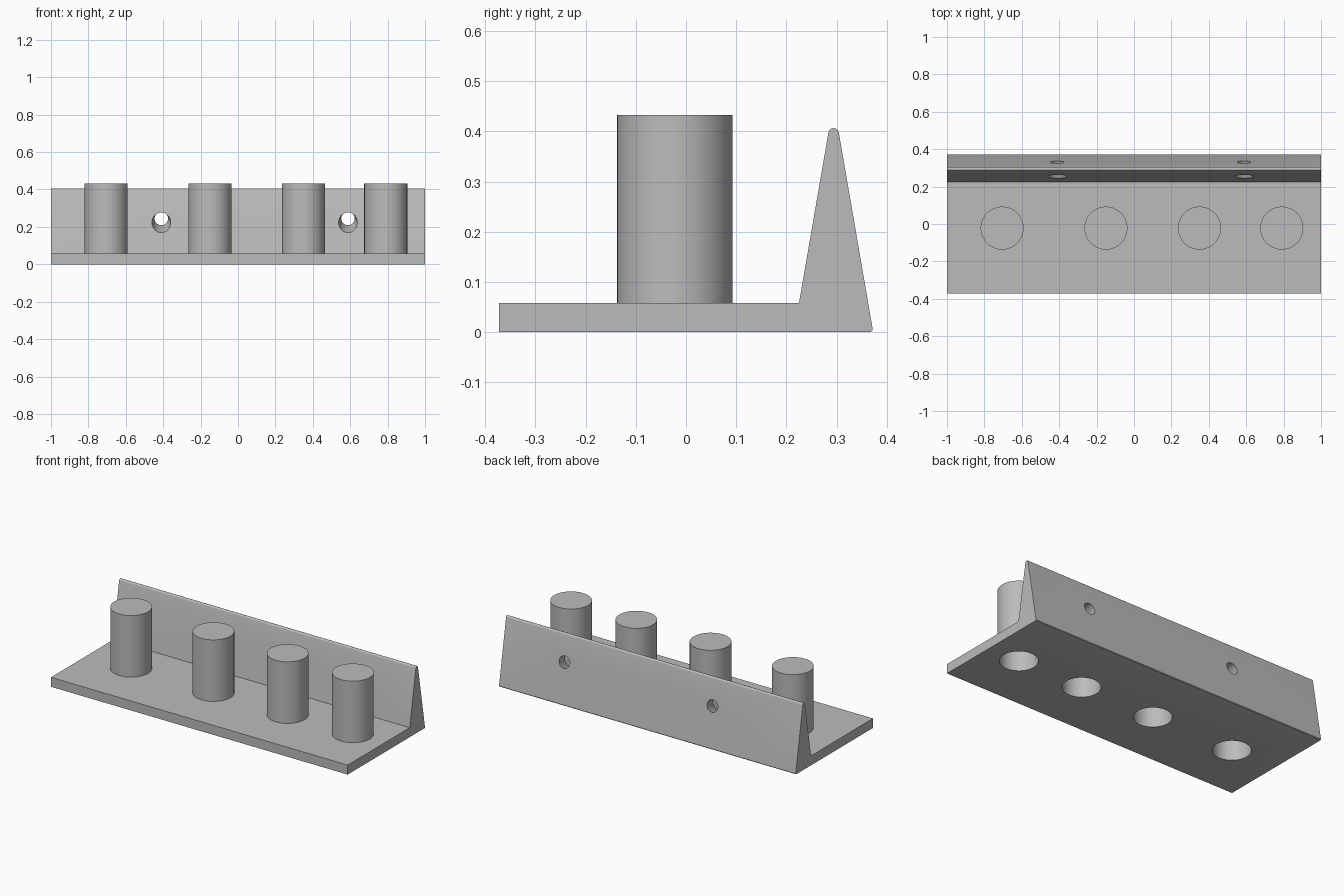
import bpy, bmesh, math
from mathutils import Vector

cube = bpy.data.objects.get("Cube")
if cube:
    bpy.data.objects.remove(cube, do_unlink=True)

grey = bpy.data.materials.new("plain grey")
grey.use_nodes = True
grey.diffuse_color = (0.5, 0.5, 0.5, 1)
grey.node_tree.nodes["Principled BSDF"].inputs["Base Color"].default_value = (0.5, 0.5, 0.5, 1)

PEG_XS = (-0.705, -0.15, 0.35, 0.79)
PEG_Y, PEG_R, BORE_R = -0.022, 0.115, 0.105
BASE_TOP, PEG_TOP = 0.058, 0.433
SCREW_XS = (-0.41, 0.588)


def finish(bm, name):
    bmesh.ops.recalc_face_normals(bm, faces=bm.faces)
    mesh = bpy.data.meshes.new(name)
    bm.to_mesh(mesh)
    bm.free()
    mesh.materials.append(grey)
    obj = bpy.data.objects.new(name, mesh)
    bpy.context.collection.objects.link(obj)
    return obj


def select(obj):
    bpy.ops.object.select_all(action="DESELECT")
    obj.select_set(True)
    bpy.context.view_layer.objects.active = obj


def smooth(obj):
    select(obj)
    bpy.ops.object.shade_smooth_by_angle(angle=math.radians(30))


def cone_between(name, a, b, ra, rb):
    """Tapered round solid running from point a to point b."""
    a, b = Vector(a), Vector(b)
    bm = bmesh.new()
    bmesh.ops.create_cone(bm, cap_ends=True, segments=48, radius1=ra, radius2=rb,
                          depth=(b - a).length)
    turn = (b - a).to_track_quat("Z", "Y").to_matrix()
    bmesh.ops.rotate(bm, verts=bm.verts, matrix=turn)
    bmesh.ops.translate(bm, verts=bm.verts, vec=(a + b) / 2)
    return finish(bm, name)


def cut(target, cutter):
    cutter.hide_render = True
    mod = target.modifiers.new("cut", "BOOLEAN")
    mod.operation, mod.solver, mod.object = "DIFFERENCE", "EXACT", cutter
    select(target)
    bpy.ops.object.modifier_apply(modifier=mod.name)
    bpy.data.objects.remove(cutter, do_unlink=True)


# Base plate and tapered back wall: one side profile with a rounded ridge
ridge = [(0.294 + 0.0105 * math.cos(math.radians(t)), 0.396 + 0.0105 * math.sin(math.radians(t)))
         for t in range(10, 171, 16)]
profile = [(-0.372, 0), (0.365, 0), (0.369, 0.001), (0.372, 0.005), (0.371, 0.011)]
profile += ridge + [(0.225, BASE_TOP), (-0.372, BASE_TOP)]
bm = bmesh.new()
side = bm.faces.new([bm.verts.new((-1, y, z)) for y, z in profile])
new = bmesh.ops.extrude_face_region(bm, geom=[side])["geom"]
bmesh.ops.translate(bm, vec=(2, 0, 0), verts=[v for v in new if isinstance(v, bmesh.types.BMVert)])
base = finish(bm, "base_and_back_wall")

# Bores through the plate under each peg
for x in PEG_XS:
    cut(base, cone_between("bore_cutter", (x, PEG_Y, -0.05), (x, PEG_Y, 0.1), BORE_R, BORE_R))

# Tapered, slightly tilted screw holes through the wall
start, end = Vector((0, 0.254, 0.227)), Vector((0, 0.331, 0.245))
step = end - start
for x in SCREW_XS:
    shift = Vector((x, 0, 0))
    cut(base, cone_between("screw_cutter", start - step + shift, end + step + shift, 0.064, 0.022))
smooth(base)

# Hollow pegs, closed on top and open below
shell = [(0, PEG_TOP), (PEG_R, PEG_TOP), (PEG_R, BASE_TOP - 0.008),
         (BORE_R, BASE_TOP - 0.008), (BORE_R, PEG_TOP - 0.012), (0, PEG_TOP - 0.012)]
for i, x in enumerate(PEG_XS):
    bm = bmesh.new()
    verts = [bm.verts.new((r, 0, z)) for r, z in shell]
    edges = [bm.edges.new(pair) for pair in zip(verts, verts[1:])]
    bmesh.ops.spin(bm, geom=verts + edges, cent=(0, 0, 0), axis=(0, 0, 1),
                   angle=math.tau, steps=64, use_merge=True)
    bmesh.ops.remove_doubles(bm, verts=bm.verts, dist=0.0001)
    peg = finish(bm, f"peg_{i + 1}")
    peg.location = (x, PEG_Y, 0)
    smooth(peg)
